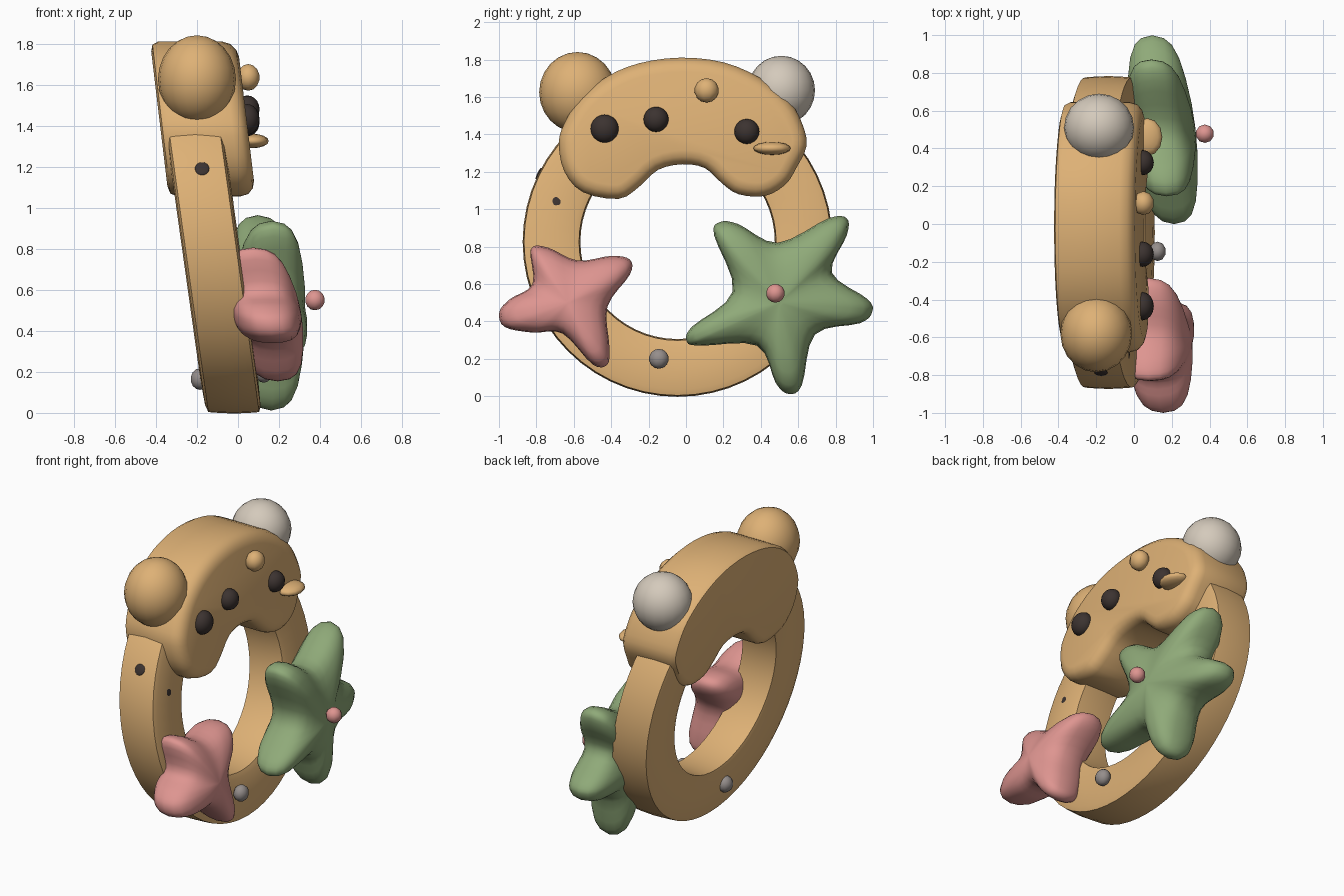
import bpy, bmesh, math
from mathutils import Vector

if "Cube" in bpy.data.objects:
    bpy.data.objects.remove(bpy.data.objects["Cube"])


def material(name, rgb):
    m = bpy.data.materials.new(name)
    m.diffuse_color = (*rgb, 1)
    m.use_nodes = True
    m.node_tree.nodes["Principled BSDF"].inputs["Base Color"].default_value = m.diffuse_color
    return m


TAN = material("wood tan", (0.73, 0.44, 0.18))
GREEN = material("leaf green", (0.275, 0.40, 0.19))
PINK = material("soft pink", (0.73, 0.30, 0.28))
DARK = material("dark brown", (0.045, 0.033, 0.03))
CREAM = material("pale cream", (0.66, 0.59, 0.50))
GREY = material("bead grey", (0.30, 0.27, 0.26))


def finish(name, bm, mat, angle=45):
    bmesh.ops.recalc_face_normals(bm, faces=bm.faces[:])
    me = bpy.data.meshes.new(name)
    bm.to_mesh(me)
    bm.free()
    me.materials.append(mat)
    ob = bpy.data.objects.new(name, me)
    bpy.context.collection.objects.link(ob)
    bpy.ops.object.select_all(action='DESELECT')
    ob.select_set(True)
    bpy.context.view_layer.objects.active = ob
    bpy.ops.object.shade_smooth_by_angle(angle=math.radians(angle))
    return ob


def loft(name, loops, mat, closed=False):
    """Skin a list of equal-length point loops; cap the ends or close the tube."""
    bm = bmesh.new()
    rows = [[bm.verts.new(p) for p in loop] for loop in loops]
    n = len(rows[0])
    pairs = list(zip(rows, rows[1:])) + ([(rows[-1], rows[0])] if closed else [])
    for a, b in pairs:
        for i in range(n):
            j = (i + 1) % n
            bm.faces.new((a[i], a[j], b[j], b[i]))
    if not closed:
        bm.faces.new(rows[0])
        bm.faces.new(rows[-1][::-1])
    return finish(name, bm, mat)


def curve(pts, steps=4):
    """Closed smooth outline through the (y, z) points."""
    out, n = [], len(pts)
    for i in range(n):
        a, b, c, d = (Vector(pts[(i + k) % n]) for k in (-1, 0, 1, 2))
        for s in range(steps):
            t = s / steps
            out.append(0.5 * (2 * b + (c - a) * t + (2 * a - 5 * b + 4 * c - d) * t * t
                              + (3 * b - a - 3 * c + d) * t ** 3))
    return out


def ball(name, loc, radii, mat, axis=None, detail=16):
    bm = bmesh.new()
    bmesh.ops.create_uvsphere(bm, u_segments=detail, v_segments=detail // 2 + 2, radius=1)
    bmesh.ops.scale(bm, vec=radii, verts=bm.verts)
    if axis:
        rot = Vector((0, 0, 1)).rotation_difference(Vector(axis)).to_matrix()
        bmesh.ops.rotate(bm, matrix=rot, verts=bm.verts)
    bmesh.ops.translate(bm, vec=loc, verts=bm.verts)
    return finish(name, bm, mat, 60)


# Leaning ring with a rounded rectangular section
CY, CZ = -0.045, 0.825
section = curve([(-0.15, -0.09), (-0.115, -0.135), (0.115, -0.135), (0.15, -0.09),
                 (0.15, 0.09), (0.115, 0.135), (-0.115, 0.135), (-0.15, 0.09)], 2)
loops = []
for k in range(56):
    a = 2 * math.pi * k / 56
    loop = []
    for dr, dx in section:
        r = 0.674 + dr
        z = CZ + r * math.sin(a)
        loop.append((-0.02 - 0.14 * z + dx, CY + r * math.cos(a), z))
    loops.append(loop)
loft("ring", loops, TAN, closed=True)

# Arched head plate with rounded rims
head = curve([(-0.68, 1.35), (-0.65, 1.2), (-0.55, 1.09), (-0.36, 1.055), (-0.25, 1.12),
              (-0.15, 1.21), (-0.02, 1.24), (0.1, 1.22), (0.19, 1.14), (0.28, 1.08),
              (0.42, 1.07), (0.53, 1.13), (0.59, 1.22), (0.645, 1.34), (0.62, 1.46),
              (0.55, 1.58), (0.4, 1.7), (0.2, 1.785), (-0.03, 1.81), (-0.25, 1.78),
              (-0.42, 1.71), (-0.56, 1.6), (-0.65, 1.46)], 3)
loops = []
for inset, dx in ((0.05, -0.21), (0.015, -0.2), (0, -0.17), (0, 0.14),
                  (0.012, 0.18), (0.04, 0.205), (0.075, 0.215)):
    loop = []
    for i, p in enumerate(head):
        t = (head[(i + 1) % len(head)] - head[i - 1]).normalized()
        q = p + Vector((-t.y, t.x)) * inset
        loop.append((-0.13 - 0.12 * (q.y - 1.07) + dx, q.x, q.y))
    loops.append(loop)
loft("head_plate", loops, TAN)

# Ears
ball("ear_tan", (-0.2, -0.58, 1.625), (0.19, 0.205, 0.215), TAN, detail=20)
ball("ear_cream", (-0.185, 0.51, 1.635), (0.185, 0.18, 0.185), CREAM, detail=20)


def puffy_star(name, pts, centre, half, slope, mat):
    """Pillow-shaped star: outline scaled inwards while it bulges along x."""
    outline = curve(pts)
    prof = [(0.06, 1), (0.28, 0.97), (0.55, 0.87), (0.76, 0.74), (0.9, 0.56), (0.97, 0.34)]
    layers = [(s, -h) for s, h in prof] + [(1, 0)] + [(s, h) for s, h in prof[::-1]]
    cx, cy, cz = centre
    loops = []
    for s, h in layers:
        loop = []
        for p in outline:
            dy, dz = (p.x - cy) * s, (p.y - cz) * s
            loop.append((cx + h * half + slope[0] * dy + slope[1] * dz, cy + dy, cz + dz))
        loops.append(loop)
    loft(name, loops, mat)


# Stars on the front of the ring
puffy_star("green_star", [
    (0.15, 0.86), (0.18, 0.93), (0.28, 0.92), (0.49, 0.82), (0.76, 0.95), (0.86, 0.95),
    (0.86, 0.86), (0.78, 0.66), (0.97, 0.52), (0.995, 0.45), (0.93, 0.39), (0.69, 0.33),
    (0.62, 0.06), (0.55, 0.012), (0.48, 0.07), (0.38, 0.27), (0.08, 0.27), (0.005, 0.29),
    (0.03, 0.37), (0.25, 0.56)], (0.15, 0.5, 0.5), 0.175, (-0.11, -0.04), GREEN)
puffy_star("pink_star", [
    (-0.83, 0.785), (-0.74, 0.795), (-0.58, 0.725), (-0.4, 0.75), (-0.3, 0.73),
    (-0.3, 0.65), (-0.42, 0.48), (-0.41, 0.27), (-0.42, 0.17), (-0.5, 0.17),
    (-0.66, 0.335), (-0.82, 0.34), (-0.97, 0.37), (-0.998, 0.45), (-0.94, 0.52),
    (-0.82, 0.6)], (0.13, -0.63, 0.5), 0.175, (-0.03, -0.2), PINK)

# Dark eyes and nose
for i, (y, z, r) in enumerate(((-0.435, 1.43, 0.075), (-0.16, 1.48, 0.067), (0.325, 1.415, 0.067))):
    ball(f"dark_button_{i + 1}", (0.045, y, z), (0.06, r, r), DARK)

# Tan bumps on the head
ball("round_bump", (0.05, 0.11, 1.635), (0.058, 0.065, 0.065), TAN, detail=10)
ball("flat_bump", (0.07, 0.46, 1.325), (0.08, 0.1, 0.035), TAN, detail=12)

# Beads
ball("star_bead", (0.375, 0.478, 0.55), (0.05, 0.05, 0.05), PINK, detail=10)
ball("front_bead", (0.125, -0.145, 0.2), (0.045, 0.053, 0.053), GREY, detail=10)
ball("back_bead", (-0.185, -0.15, 0.165), (0.048, 0.053, 0.053), GREY, detail=10)

# Dark spots set into the ring
ball("spot_front", (-0.03, -0.69, 1.04), (0.035, 0.03, 0.006), DARK, (1, 0, 0.14))
ball("spot_side", (-0.175, -0.787, 1.19), (0.035, 0.035, 0.008), DARK, (0, -0.9, 0.44))
